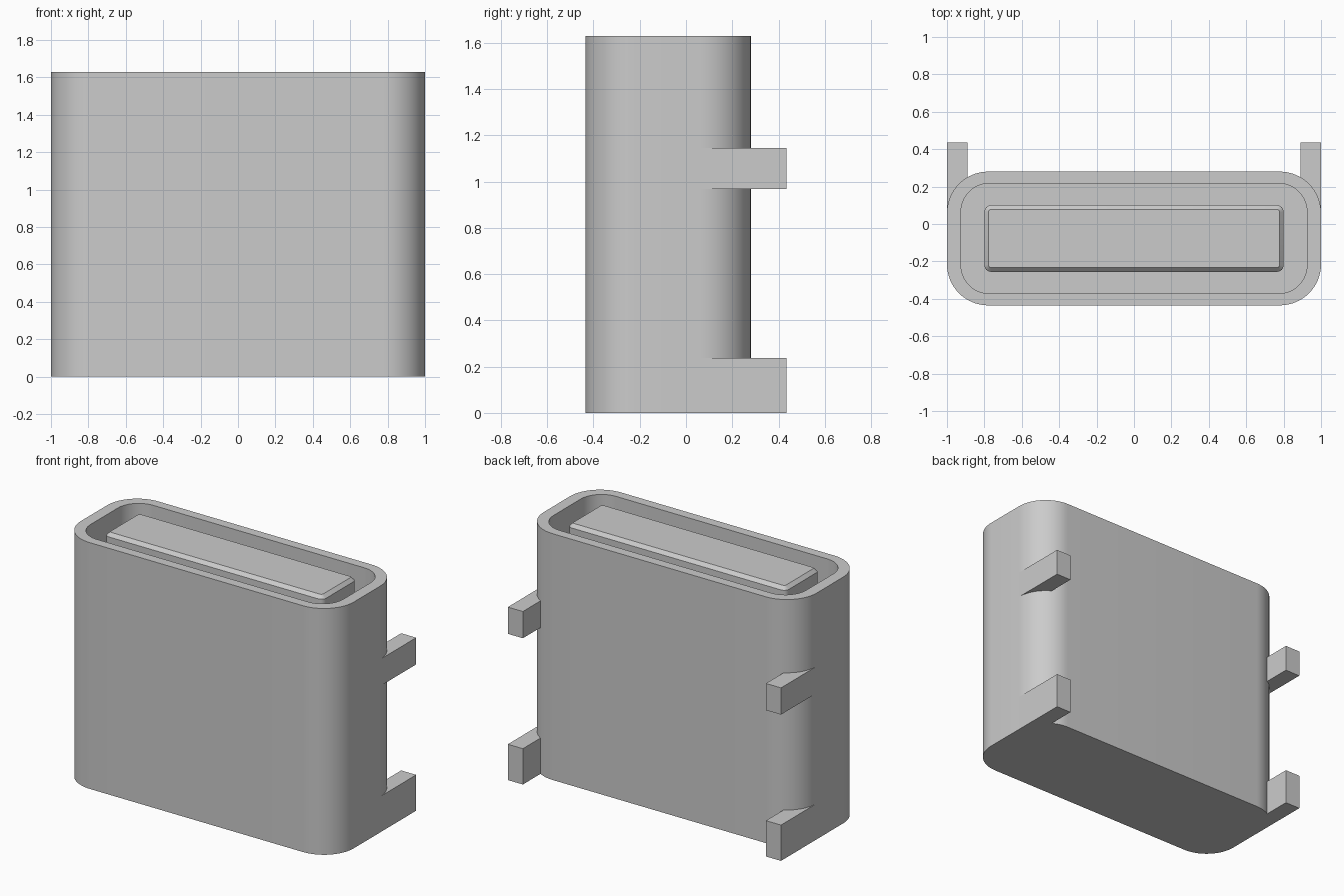
import bpy, bmesh
from math import cos, sin, pi, acos, radians

cube = bpy.data.objects.get("Cube")
if cube:
    bpy.data.objects.remove(cube, do_unlink=True)

metal = bpy.data.materials.new("plain_grey")
metal.use_nodes = True
GREY = (0.6, 0.6, 0.6, 1)
metal.diffuse_color = GREY
metal.node_tree.nodes["Principled BSDF"].inputs["Base Color"].default_value = GREY

HEIGHT = 1.63
MID_Y = -0.0775            # centre of the shell in depth
HALF_X, HALF_Y, RADIUS = 1.0, 0.3575, 0.22
WALL = 0.068
FLOOR = 0.25


def rounded_rect(hx, hy, r, z, steps=16):
    """Counter-clockwise ring of points with rounded corners."""
    ring = []
    for k, (sx, sy) in enumerate(((1, 1), (-1, 1), (-1, -1), (1, -1))):
        for i in range(steps + 1):
            a = (k + i / steps) * pi / 2
            ring.append((sx * (hx - r) + r * cos(a),
                         MID_Y + sy * (hy - r) + r * sin(a), z))
    return ring


def loft(name, rings):
    """Skin a stack of equal rings and cap both ends."""
    bm = bmesh.new()
    loops = [[bm.verts.new(p) for p in ring] for ring in rings]
    n = len(loops[0])
    for low, high in zip(loops, loops[1:]):
        for i in range(n):
            j = (i + 1) % n
            bm.faces.new((low[i], low[j], high[j], high[i]))
    bm.faces.new(loops[0][::-1])
    bm.faces.new(loops[-1])
    bmesh.ops.recalc_face_normals(bm, faces=bm.faces)
    mesh = bpy.data.meshes.new(name)
    bm.to_mesh(mesh)
    bm.free()
    mesh.materials.append(metal)
    obj = bpy.data.objects.new(name, mesh)
    bpy.context.collection.objects.link(obj)
    bpy.ops.object.select_all(action='DESELECT')
    obj.select_set(True)
    bpy.context.view_layer.objects.active = obj
    bpy.ops.object.shade_smooth_by_angle(angle=radians(30))
    return obj


# Shell: outer wall, rim, inner wall and cavity floor
inner = (HALF_X - WALL - 0.007, HALF_Y - WALL + 0.005, RADIUS - WALL)
loft("shell", [
    rounded_rect(HALF_X, HALF_Y, RADIUS, 0),
    rounded_rect(HALF_X, HALF_Y, RADIUS, HEIGHT),
    rounded_rect(*inner, HEIGHT),
    rounded_rect(*inner, FLOOR),
])

# Tongue: bar with a chamfered top
TOP, CHAMFER = 1.625, 0.022
loft("tongue", [
    rounded_rect(0.8, 0.178, 0.035, FLOOR - 0.02, 4),
    rounded_rect(0.8, 0.178, 0.035, TOP - CHAMFER, 4),
    rounded_rect(0.8 - CHAMFER, 0.178 - CHAMFER, 0.015, TOP, 4),
])

# Mounting pegs: flush with the sides, hugging the rounded back corners
PEG_IN, PEG_BACK = 0.89, 0.435
cx, cy = HALF_X - RADIUS, MID_Y + HALF_Y - RADIUS
r = RADIUS - 0.004
end = acos((PEG_IN - cx) / r)
arc = [(cx + r * cos(end * i / 12), cy + r * sin(end * i / 12)) for i in range(13)]
outline = [(HALF_X, cy)] + arc + [(PEG_IN, PEG_BACK), (HALF_X, PEG_BACK)]
for side, sx in (("left", 1), ("right", -1)):
    for level, z0, z1 in (("lower", 0, 0.237), ("upper", 0.968, 1.145)):
        loft(f"{side}_{level}_peg",
             [[(sx * x, y, z) for x, y in outline] for z in (z0, z1)])
